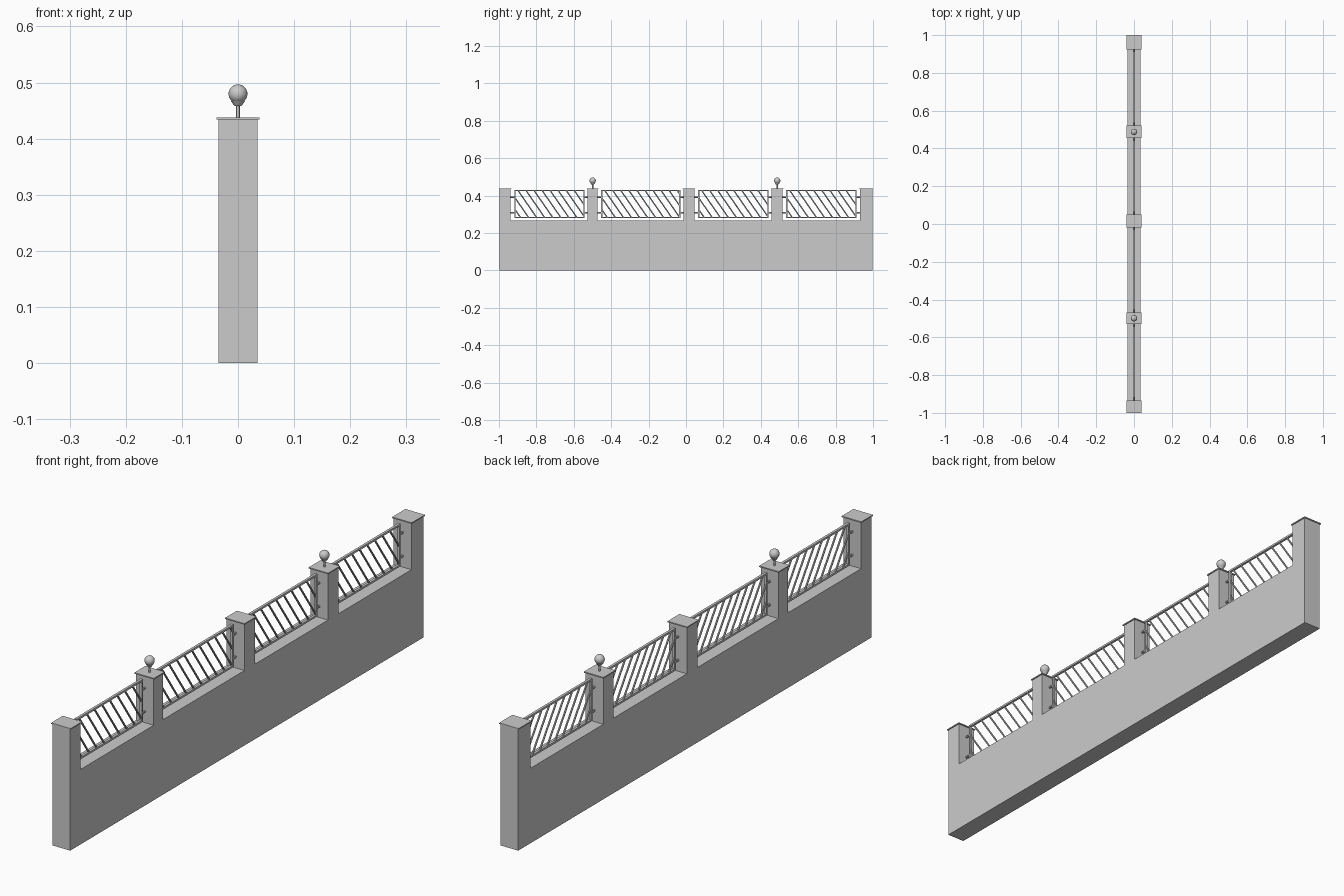
import bpy, bmesh, math
from mathutils import Vector

if "Cube" in bpy.data.objects:
    bpy.data.objects.remove(bpy.data.objects["Cube"])

PILLARS = [(-0.997, -0.938), (-0.526, -0.472), (-0.014, 0.045), (0.458, 0.517), (0.929, 0.997)]
PANELS = [(-0.918, -0.542), (-0.454, -0.03), (0.064, 0.442), (0.535, 0.912)]
WALL_Z, TOP_Z, HALF = 0.268, 0.434, 0.035
Z0, Z1 = 0.279, 0.431          # railing frame bottom and top


def finish(bm, name, smooth=False):
    bmesh.ops.recalc_face_normals(bm, faces=bm.faces)
    me = bpy.data.meshes.new(name)
    bm.to_mesh(me)
    bm.free()
    ob = bpy.data.objects.new(name, me)
    bpy.context.collection.objects.link(ob)
    if smooth:
        bpy.ops.object.select_all(action='DESELECT')
        ob.select_set(True)
        bpy.context.view_layer.objects.active = ob
        bpy.ops.object.shade_smooth_by_angle(angle=math.radians(40))
    return ob


def box(bm, lo, hi):
    lo, hi = Vector(lo), Vector(hi)
    vs = bmesh.ops.create_cube(bm, size=1)['verts']
    bmesh.ops.scale(bm, vec=hi - lo, verts=vs)
    bmesh.ops.translate(bm, vec=(lo + hi) / 2, verts=vs)


def rod(bm, a, b, r1, r2=None, sides=8):
    a, b = Vector(a), Vector(b)
    d = b - a
    vs = bmesh.ops.create_cone(bm, cap_ends=True, segments=sides, radius1=r1,
                               radius2=r1 if r2 is None else r2, depth=d.length)['verts']
    bmesh.ops.rotate(bm, matrix=d.to_track_quat('Z', 'Y').to_matrix(), verts=vs)
    bmesh.ops.translate(bm, vec=(a + b) / 2, verts=vs)


# Wall and pillars: one stepped outline extruded through the thickness
outline = [(-0.997, 0)]
for y0, y1 in PILLARS:
    outline += [(y0, WALL_Z), (y0, TOP_Z), (y1, TOP_Z), (y1, WALL_Z)]
outline = [outline[0]] + outline[2:-1] + [(0.997, 0)]
bm = bmesh.new()
face = bm.faces.new([bm.verts.new((-HALF, y, z)) for y, z in outline])
ext = bmesh.ops.extrude_face_region(bm, geom=[face])
bmesh.ops.translate(bm, vec=(2 * HALF, 0, 0),
                    verts=[g for g in ext['geom'] if isinstance(g, bmesh.types.BMVert)])
finish(bm, "wall_with_pillars")

# Thin cap plates
for i, (y0, y1) in enumerate(PILLARS):
    bm = bmesh.new()
    box(bm, (-0.0385, max(y0 - 0.004, -1), TOP_Z), (0.0385, min(y1 + 0.004, 1), 0.438))
    finish(bm, f"pillar_cap_{i + 1}")

# Ball finials on the second and fourth pillars
for i in (1, 3):
    y = sum(PILLARS[i]) / 2
    bm = bmesh.new()
    rod(bm, (0, y, 0.437), (0, y, 0.466), 0.0032, sides=12)
    rod(bm, (0, y, 0.458), (0, y, 0.467), 0.006, 0.0125, sides=16)
    vs = bmesh.ops.create_uvsphere(bm, u_segments=24, v_segments=16, radius=0.0168)['verts']
    bmesh.ops.translate(bm, vec=(0, y, 0.480), verts=vs)
    finish(bm, f"ball_finial_{i}", smooth=True)

# Railing panels: frame, slanted bars clipped to it, and fixing pegs
F, D, LEAN, STEP = 0.007, 0.0045, 0.1, 0.043
for i, (y0, y1) in enumerate(PANELS):
    bm = bmesh.new()
    box(bm, (-D, y0, Z1 - F), (D, y1, Z1))
    box(bm, (-D, y0, Z0), (D, y1, Z0 + F))
    box(bm, (-D, y0, Z0 + F), (D, y0 + F, Z1 - F))
    box(bm, (-D, y1 - F, Z0 + F), (D, y1, Z1 - F))
    finish(bm, f"railing_frame_{i + 1}")

    bm = bmesh.new()
    ya, yb, za, zb = y0 + F / 2, y1 - F / 2, Z0 + F / 2, Z1 - F / 2
    count = int((yb - ya + LEAN) / STEP)
    for k in range(count):
        top = ya - LEAN + (k + 0.7) * STEP       # bar runs from top (-y) to bottom (+y)
        t0 = max(0, (ya - top) / LEAN)
        t1 = min(1, (yb - top) / LEAN)
        if t1 - t0 > 0.1:
            p, q = [(0, top + LEAN * t, zb + (za - zb) * t) for t in (t0, t1)]
            rod(bm, p, q, 0.0034, sides=8)
    finish(bm, f"slanted_bars_{i + 1}", smooth=True)

    bm = bmesh.new()
    for z in (0.308, 0.392):
        rod(bm, (0, PILLARS[i][1] - 0.004, z), (0, y0 + 0.003, z), 0.004)
        rod(bm, (0, y1 - 0.003, z), (0, PILLARS[i + 1][0] + 0.004, z), 0.004)
    finish(bm, f"fixing_pegs_{i + 1}", smooth=True)
